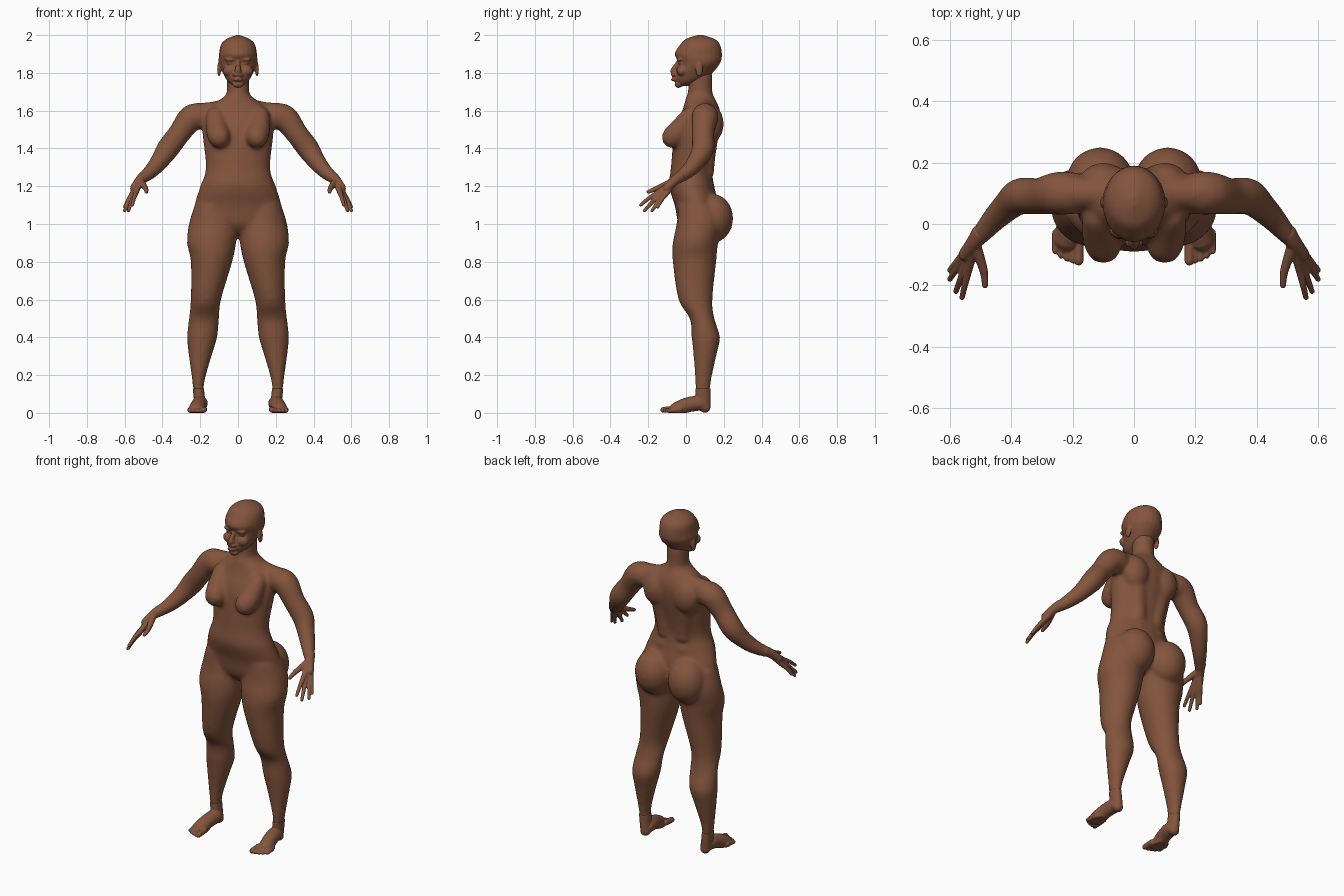
import bpy, bmesh, math
from mathutils import Vector, Matrix

default_cube = bpy.data.objects.get("Cube")
if default_cube:
    bpy.data.objects.remove(default_cube, do_unlink=True)

SIDES = 24
UP = Vector((0, 0, 1))
BROWN = (.23, .09, .047, 1)
skin = bpy.data.materials.new("brown_skin")
skin.use_nodes = True
skin.diffuse_color = BROWN
shader = next(node for node in skin.node_tree.nodes if node.type == "BSDF_PRINCIPLED")
shader.inputs["Base Color"].default_value = BROWN
shader.inputs["Roughness"].default_value = .7


def refine(rows, steps=4):
    """Smooth interpolation through rows of numbers."""
    rows = [Vector(row) for row in rows]
    last = len(rows) - 1
    result = []
    for index in range(last):
        start, end = rows[index], rows[index + 1]
        leave = (end - rows[max(index - 1, 0)]) / 2
        arrive = (rows[min(index + 2, last)] - start) / 2
        for step in range(steps):
            t = step / steps
            ease = t * t * (3 - 2 * t)
            result.append(start.lerp(end, ease) + leave * t * (1 - t) ** 2
                          - arrive * t * t * (1 - t))
    return result + [rows[last]]


def skin_rings(bm, rings):
    """Closed surface through rings given as (centre, half axis, half axis)."""
    loops = []
    angles = [math.tau * k / SIDES for k in range(SIDES)]
    for centre, across, along in rings:
        loops.append([bm.verts.new(centre + across * math.cos(angle) + along * math.sin(angle))
                      for angle in angles])
    for lower, upper in zip(loops, loops[1:]):
        for k in range(SIDES):
            bm.faces.new((lower[k - 1], lower[k], upper[k], upper[k - 1]))
    bm.faces.new(loops[0])
    bm.faces.new(loops[-1])


def loft(bm, sections):
    """Level sections: height, centre x, half width, front y, back y."""
    rings = []
    for height, middle, half_width, front, back in refine(sections):
        centre = Vector((middle, (front + back) / 2, height))
        depth = Vector((0, (back - front) / 2, 0))
        rings.append((centre, Vector((half_width, 0, 0)), depth))
    skin_rings(bm, rings)


def tube(bm, path):
    """Round-ended limb along a path: x, y, z, radius."""
    path = refine(path)
    points = [Vector(row[:3]) for row in path]
    last = len(path) - 1
    rings = []
    for index, point in enumerate(points):
        tangent = (points[min(index + 1, last)] - points[max(index - 1, 0)]).normalized()
        side = tangent.cross(UP).normalized()
        upward = side.cross(tangent)
        radius = path[index][3]
        stations = [0]
        if index == 0:
            stations = [-.95, -.6, 0]
        elif index == last:
            stations = [0, .6, .95]
        for shift in stations:
            size = radius * math.sqrt(1 - shift * shift)
            rings.append((point + tangent * radius * shift, side * size, upward * size))
    skin_rings(bm, rings)


def blob(bm, centre, radii):
    matrix = Matrix.Translation(centre) @ Matrix.Diagonal((*radii, 1))
    bmesh.ops.create_uvsphere(bm, u_segments=SIDES, v_segments=SIDES // 2,
                              radius=1, matrix=matrix)


def mirror_copy(bm):
    originals = bm.verts[:] + bm.edges[:] + bm.faces[:]
    copies = bmesh.ops.duplicate(bm, geom=originals)["geom"]
    for element in copies:
        if isinstance(element, bmesh.types.BMVert):
            element.co.x *= -1


def finish(bm, name, voxel, passes, flip=False):
    """Fuse the overlapping forms into one smooth skin."""
    work = bm.copy()
    if flip:
        for vert in work.verts:
            vert.co.x *= -1
    bmesh.ops.recalc_face_normals(work, faces=work.faces)
    mesh = bpy.data.meshes.new(name)
    work.to_mesh(mesh)
    work.free()
    mesh.materials.append(skin)
    obj = bpy.data.objects.new(name, mesh)
    bpy.context.scene.collection.objects.link(obj)
    fuse = obj.modifiers.new("fuse", "REMESH")
    fuse.mode = "VOXEL"
    fuse.voxel_size = voxel
    fuse.use_smooth_shade = True
    relax = obj.modifiers.new("relax", "SMOOTH")
    relax.factor = .5
    relax.iterations = passes


def finish_pair(bm, name):
    finish(bm, "left_" + name, .004, 3)
    finish(bm, "right_" + name, .004, 3, flip=True)


# Body: leg, buttock, arm, shoulder slope, breast, shoulder blade, back muscle
body = bmesh.new()
loft(body, [(.05, .2, .03, .05, .13), (.15, .21, .03, .05, .13), (.3, .2, .06, .04, .16),
            (.4, .19, .08, .03, .18), (.5, .18, .08, .02, .15), (.6, .17, .08, -.04, .14),
            (.8, .14, .11, -.07, .16), (.9, .14, .13, -.07, .17), (1, .13, .13, -.05, .19),
            (1.1, .13, .1, -.04, .16)])
blob(body, (.11, .14, 1.03), (.11, .11, .13))
tube(body, [(.2, .1, 1.57, .07), (.25, .1, 1.56, .07), (.31, .09, 1.48, .06),
            (.37, .09, 1.4, .06), (.41, .06, 1.34, .05), (.46, .01, 1.28, .04),
            (.52, -.06, 1.23, .027)])
tube(body, [(0, .1, 1.63, .05), (.12, .1, 1.6, .05), (.22, .1, 1.58, .06)])
tube(body, [(.12, .02, 1.57, .05), (.11, -.03, 1.5, .06), (.1, -.07, 1.46, .06)])
blob(body, (.1, .13, 1.53), (.08, .07, .1))
tube(body, [(.06, .1, 1.15, .05), (.06, .1, 1.3, .05), (.08, .11, 1.45, .06)])
mirror_copy(body)
# Trunk and neck
loft(body, [(.95, 0, .07, 0, .1), (1, 0, .22, -.04, .16), (1.1, 0, .23, -.06, .17),
            (1.2, 0, .2, -.09, .15), (1.3, 0, .17, -.08, .14), (1.5, 0, .19, -.06, .18),
            (1.6, 0, .17, -.02, .18), (1.67, 0, .08, 0, .15), (1.7, 0, .06, .01, .14),
            (1.8, 0, .06, .01, .14)])
finish(body, "body", .01, 10)
body.free()

# Head: paired eyelid, brow, cheek, nostril and ear
head = bmesh.new()
blob(head, (.04, -.02, 1.85), (.02, .02, .01))
blob(head, (.04, -.03, 1.87), (.03, .02, .01))
blob(head, (.04, -.02, 1.81), (.04, .03, .03))
blob(head, (.01, -.06, 1.81), (.01, .01, .01))
blob(head, (.1, .07, 1.82), (.01, .02, .04))
mirror_copy(head)
# Skull, nose, lips and chin
loft(head, [(1.73, 0, .02, -.04, .02), (1.75, 0, .05, -.05, .06), (1.78, 0, .07, -.06, .12),
            (1.85, 0, .1, -.04, .18), (1.9, 0, .1, -.06, .19), (1.95, 0, .09, -.03, .18),
            (1.98, 0, .06, 0, .15), (2, 0, .01, .06, .09)])
tube(head, [(0, -.04, 1.86, .01), (0, -.07, 1.81, .015)])
for height, width in [(1.79, .03), (1.765, .025)]:
    blob(head, (0, -.06, height), (width, .02, .01))
blob(head, (0, -.04, 1.74), (.03, .02, .02))
finish(head, "head", .005, 3)
head.free()

# Hands: each finger runs from the wrist through a knuckle to its tip
hand = bmesh.new()
wrist = Vector((.52, -.06, 1.23))
for tip in [(.56, -.24, 1.1), (.58, -.22, 1.07), (.6, -.18, 1.07), (.6, -.15, 1.09)]:
    knuckle = wrist.lerp(tip, .5)
    joint = wrist.lerp(tip, .75) + UP * .005
    tube(hand, [(*wrist, .02), (*knuckle, .014), (*joint, .011), (*tip, .009)])
# Thumb and palm
tube(hand, [(*wrist, .02), (.49, -.15, 1.19, .014), (.485, -.2, 1.17, .01)])
tube(hand, [(.5, -.03, 1.25, .03), (*wrist, .026), (.55, -.1, 1.19, .022)])
finish_pair(hand, "hand")
hand.free()

# Feet: heel to ball, then a row of toes, with a flat sole
foot = bmesh.new()
tube(foot, [(.2, .1, .03, .03), (.2, .07, .05, .04), (.21, 0, .04, .04),
            (.22, -.05, .01, .045)])
loft(foot, [(.03, .2, .03, .05, .13), (.13, .21, .03, .05, .13)])
for toe in range(5):
    radius = .011 if toe else .016
    x = .18 + .019 * toe
    y = -.12 + .002 * toe * toe
    tube(foot, [(x, y + .06, .02, radius), (x, y, radius, radius)])
for vert in foot.verts:
    vert.co.z = max(vert.co.z, 0)
finish_pair(foot, "foot")
foot.free()
